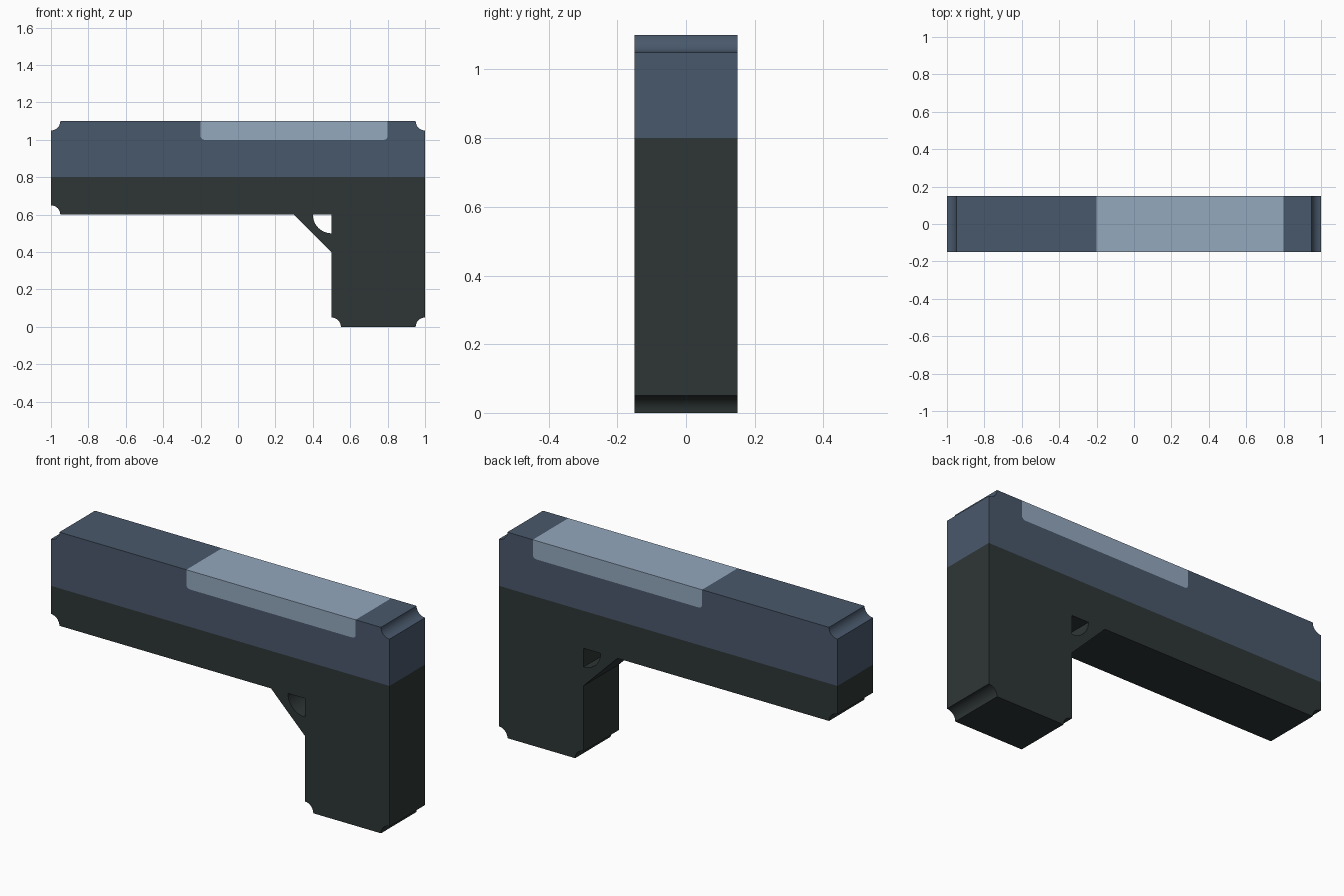
import bpy, bmesh, math

if "Cube" in bpy.data.objects:
    bpy.data.objects.remove(bpy.data.objects["Cube"])

HALF_DEPTH = 0.15


def material(name, rgb):
    def lin(c):
        c /= 255
        return c / 12.92 if c <= 0.04045 else ((c + 0.055) / 1.055) ** 2.4
    m = bpy.data.materials.new(name)
    m.diffuse_color = (*[lin(c) for c in rgb], 1)
    m.use_nodes = True
    m.node_tree.nodes["Principled BSDF"].inputs["Base Color"].default_value = m.diffuse_color
    return m


def arc(cx, cz, r, a0, a1, n=8):
    """Points on an arc in the xz plane, angles in degrees."""
    return [(cx + r * math.cos(math.radians(a0 + (a1 - a0) * i / n)),
             cz + r * math.sin(math.radians(a0 + (a1 - a0) * i / n)))
            for i in range(n + 1)]


def extrude_profile(name, points, mat):
    """Solid made by extruding an xz outline through the full depth."""
    bm = bmesh.new()
    face = bm.faces.new([bm.verts.new((x, -HALF_DEPTH, z)) for x, z in points])
    out = bmesh.ops.extrude_face_region(bm, geom=[face], use_keep_orig=True)
    for v in out["geom"]:
        if isinstance(v, bmesh.types.BMVert):
            v.co.y = HALF_DEPTH
    bmesh.ops.recalc_face_normals(bm, faces=bm.faces[:])
    mesh = bpy.data.meshes.new(name)
    bm.to_mesh(mesh)
    bm.free()
    mesh.materials.append(mat)
    obj = bpy.data.objects.new(name, mesh)
    bpy.context.collection.objects.link(obj)
    bpy.ops.object.select_all(action="DESELECT")
    obj.select_set(True)
    bpy.context.view_layer.objects.active = obj
    bpy.ops.object.shade_smooth_by_angle(angle=math.radians(30))


slate = material("slate blue", (73, 88, 107))
pale = material("pale blue grey", (148, 168, 189))
dark = material("dark green grey", (46, 54, 53))

R = 0.05  # scooped corner radius
r = 0.02  # rounded corner radius of the top panel

# Outline shared by the top panel and its recess, left to right
panel_edge = ([(-0.2, 1.1)] + arc(-0.2 + r, 1 + r, r, 180, 270, 5)
              + arc(0.8 - r, 1 + r, r, 270, 360, 5) + [(0.8, 1.1)])

# Upper body with scooped top corners and a recess for the panel
extrude_profile("upper_body",
                [(-1, 0.8)] + arc(-1, 1.1, R, -90, 0) + panel_edge
                + arc(1, 1.1, R, 180, 270) + [(1, 0.8)], slate)

# Pale top panel
extrude_profile("top_panel", panel_edge, pale)

# Lower body and handle in one L-shaped piece
extrude_profile("lower_body_and_handle",
                [(-1, 0.8)] + arc(-1, 0.6, R, 90, 0) + [(0.5, 0.6)]
                + arc(0.5, 0, R, 90, 0) + arc(1, 0, R, 180, 90)
                + [(1, 0.8)], dark)

# Diagonal brace with a quarter-round opening
extrude_profile("corner_brace",
                [(0.3, 0.6)] + arc(0.5, 0.6, 0.1, 180, 270, 10)
                + [(0.5, 0.4)], dark)
